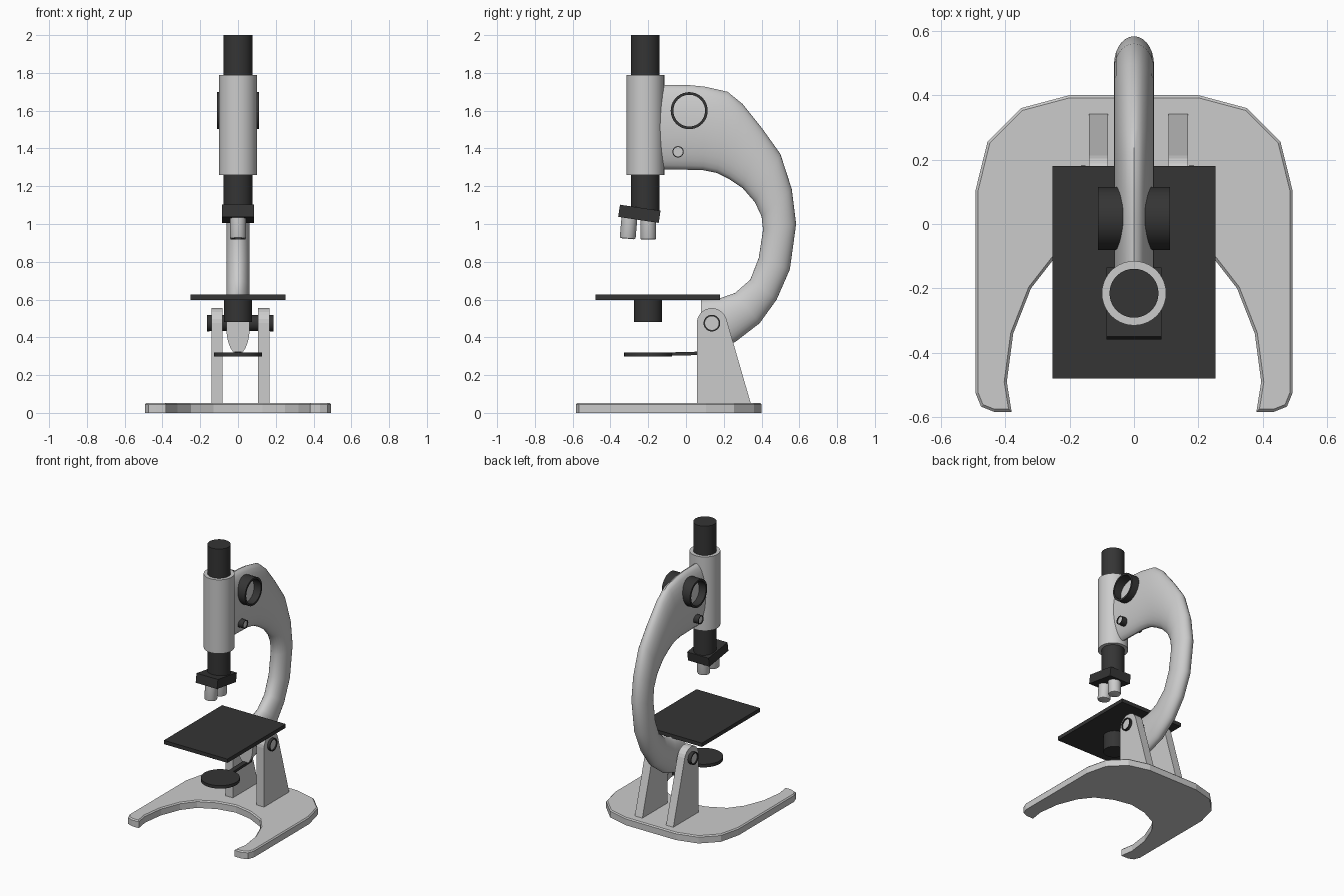
import bpy, bmesh, math
from mathutils import Vector, Matrix

if "Cube" in bpy.data.objects:
    bpy.data.objects.remove(bpy.data.objects["Cube"])

dark = bpy.data.materials.new("dark_grey")
dark.diffuse_color = (0.035, 0.035, 0.035, 1)
dark.use_nodes = True
dark.node_tree.nodes["Principled BSDF"].inputs["Base Color"].default_value = dark.diffuse_color
smooth_parts = []


def finish(bm, name, mat=None, smooth=False):
    bmesh.ops.recalc_face_normals(bm, faces=bm.faces[:])
    mesh = bpy.data.meshes.new(name)
    bm.to_mesh(mesh)
    bm.free()
    ob = bpy.data.objects.new(name, mesh)
    bpy.context.collection.objects.link(ob)
    if mat:
        mesh.materials.append(mat)
    if smooth:
        smooth_parts.append(ob)
    return ob


def cylinder(name, p0, p1, r, mat=None, bevel=0, sides=40):
    p0, p1 = Vector(p0), Vector(p1)
    axis = p1 - p0
    rot = axis.to_track_quat('Z', 'Y').to_matrix().to_4x4()
    bm = bmesh.new()
    bmesh.ops.create_cone(bm, cap_ends=True, segments=sides, radius1=r, radius2=r,
                          depth=axis.length, matrix=Matrix.Translation((p0 + p1) / 2) @ rot)
    if bevel:  # soften the rim at the p1 end
        rim = [e for e in bm.edges
               if all(abs((v.co - p1).dot(axis)) < 1e-5 for v in e.verts)]
        bmesh.ops.bevel(bm, geom=rim, offset=bevel, segments=2, profile=0.5, affect='EDGES')
    return finish(bm, name, mat, True)


def box(name, size, loc, mat=None, tilt=0):
    bm = bmesh.new()
    m = (Matrix.Translation(loc) @ Matrix.Rotation(math.radians(tilt), 4, 'X')
         @ Matrix.Diagonal((*size, 1)))
    bmesh.ops.create_cube(bm, size=1, matrix=m)
    return finish(bm, name, mat)


def prism(name, pts, offset, bevel=0):
    bm = bmesh.new()
    face = bm.faces.new([bm.verts.new(p) for p in pts])
    ext = bmesh.ops.extrude_face_region(bm, geom=[face])["geom"]
    bmesh.ops.translate(bm, vec=offset, verts=[g for g in ext if isinstance(g, bmesh.types.BMVert)])
    if bevel:
        top = [g for g in ext if isinstance(g, bmesh.types.BMEdge)]
        bmesh.ops.bevel(bm, geom=top, offset=bevel, segments=1, affect='EDGES')
    return finish(bm, name)


def ring(name, x0, x1, y, z, r, wall, mat, sides=40):
    # hollow knob lying along x
    bm = bmesh.new()
    profile = [(x0, r), (x1, r), (x1, r - wall), (x0, r - wall)]
    loops = []
    for i in range(sides):
        a = 2 * math.pi * i / sides
        loops.append([bm.verts.new((px, y + pr * math.cos(a), z + pr * math.sin(a)))
                      for px, pr in profile])
    for i in range(sides):
        a, b = loops[i], loops[(i + 1) % sides]
        for j in range(4):
            k = (j + 1) % 4
            bm.faces.new((a[j], a[k], b[k], b[j]))
    return finish(bm, name, mat, True)


# horseshoe base
half = [(0.2, 0.4), (0.35, 0.36), (0.455, 0.255), (0.492, 0.105), (0.492, -0.525),
        (0.475, -0.567), (0.435, -0.583), (0.38, -0.583), (0.395, -0.49), (0.375, -0.34),
        (0.32, -0.2), (0.25, -0.11), (0.13, -0.05)]
outline = half + [(0, -0.025)] + [(-x, y) for x, y in reversed(half)]
prism("base", [(x, y, 0) for x, y in outline], (0, 0, 0.053), 0.008)

# two upright brackets with rounded tops
PY, PZ = 0.137, 0.475
side = [(0.343, 0.05)]
for i in range(11):
    a = math.radians(18 + 162 * i / 10)
    side.append((PY + 0.08 * math.cos(a), PZ + 0.08 * math.sin(a)))
side.append((0.057, 0.05))
for name, x0, w in (("bracket_left", -0.139, 0.058), ("bracket_right", 0.107, 0.06)):
    prism(name, [(x0, y, z) for y, z in side], (w, 0, 0))

# tilt pivot with grey end caps
cylinder("pivot_pin", (-0.155, PY, PZ), (0.177, PY, PZ), 0.042, dark)
for name, xa, xb, cap in (("left", -0.165, -0.15, -0.158), ("right", 0.17, 0.187, 0.18)):
    ring("pivot_rim_" + name, xa, xb, PY, PZ, 0.044, 0.008, dark)
    cylinder("pivot_cap_" + name, (0.01, PY, PZ), (cap, PY, PZ), 0.036)

# curved arm: elliptical sections between outer and inner side outlines
sections = [(-0.15, 1.737, -0.15, 1.29), (0.02, 1.735, 0.02, 1.287), (0.10, 1.727, 0.09, 1.285),
            (0.22, 1.70, 0.165, 1.27), (0.30, 1.635, 0.225, 1.24), (0.40, 1.51, 0.30, 1.19),
            (0.50, 1.37, 0.365, 1.115), (0.56, 1.185, 0.40, 1.04), (0.583, 1.0, 0.408, 0.97),
            (0.55, 0.76, 0.385, 0.82), (0.48, 0.60, 0.34, 0.705), (0.39, 0.475, 0.26, 0.635),
            (0.26, 0.375, 0.175, 0.605), (0.08, 0.31, 0.08, 0.60)]
bm = bmesh.new()
N = 28
rings = []
for yo, zo, yi, zi in sections:
    c = Vector((0, (yo + yi) / 2, (zo + zi) / 2))
    h = Vector((0, yo, zo)) - c
    rings.append([bm.verts.new(c + h * math.cos(2 * math.pi * i / N)
                               + Vector((0.062 * math.sin(2 * math.pi * i / N), 0, 0)))
                  for i in range(N)])
for a, b in zip(rings, rings[1:]):
    for i in range(N):
        k = (i + 1) % N
        bm.faces.new((a[i], a[k], b[k], b[i]))
bm.faces.new(rings[0])
bm.faces.new(rings[-1])
finish(bm, "arm", None, True)

# focus knobs on both sides
for name, s in (("left", -1), ("right", 1)):
    ring("coarse_knob_" + name, s * 0.02, s * 0.112, 0.017, 1.6, 0.098, 0.014, dark)
    ring("fine_knob_rim_" + name, s * 0.03, s * 0.09, -0.042, 1.382, 0.03, 0.005, dark, 24)
    cylinder("fine_knob_cap_" + name, (s * 0.02, -0.042, 1.382),
             (s * 0.084, -0.042, 1.382), 0.025, None, 0, 24)

# body tube and collar
TY = -0.215
cylinder("tube_collar", (0, TY, 1.26), (0, TY, 1.79), 0.1)
cylinder("eyepiece_tube", (0, TY, 1.06), (0, TY, 2.0), 0.076, dark)

# tilted nosepiece and two objectives
box("nosepiece", (0.17, 0.217, 0.065), (0, -0.247, 1.054), dark, -8.5)
for name, top, bottom in (("front", (0, -0.298, 1.05), (0, -0.309, 0.922)),
                          ("rear", (0, -0.2, 1.05), (0, -0.2, 0.917))):
    cylinder("objective_" + name, top, bottom, 0.042, None, 0.008, 32)

# stage, condenser and mirror
box("stage", (0.505, 0.66, 0.027), (0, -0.15, 0.612), dark)
cylinder("condenser", (0, -0.2, 0.48), (0, -0.2, 0.605), 0.074, dark)
cylinder("mirror", (0, -0.2, 0.298), (0, -0.2, 0.32), 0.127, dark)
box("mirror_bar", (0.035, 0.23, 0.018), (0, 0.02, 0.314), dark, 1.5)

# smooth shading on the round parts
bpy.ops.object.select_all(action='DESELECT')
for ob in smooth_parts:
    ob.select_set(True)
bpy.context.view_layer.objects.active = smooth_parts[0]
bpy.ops.object.shade_smooth_by_angle(angle=math.radians(35))
